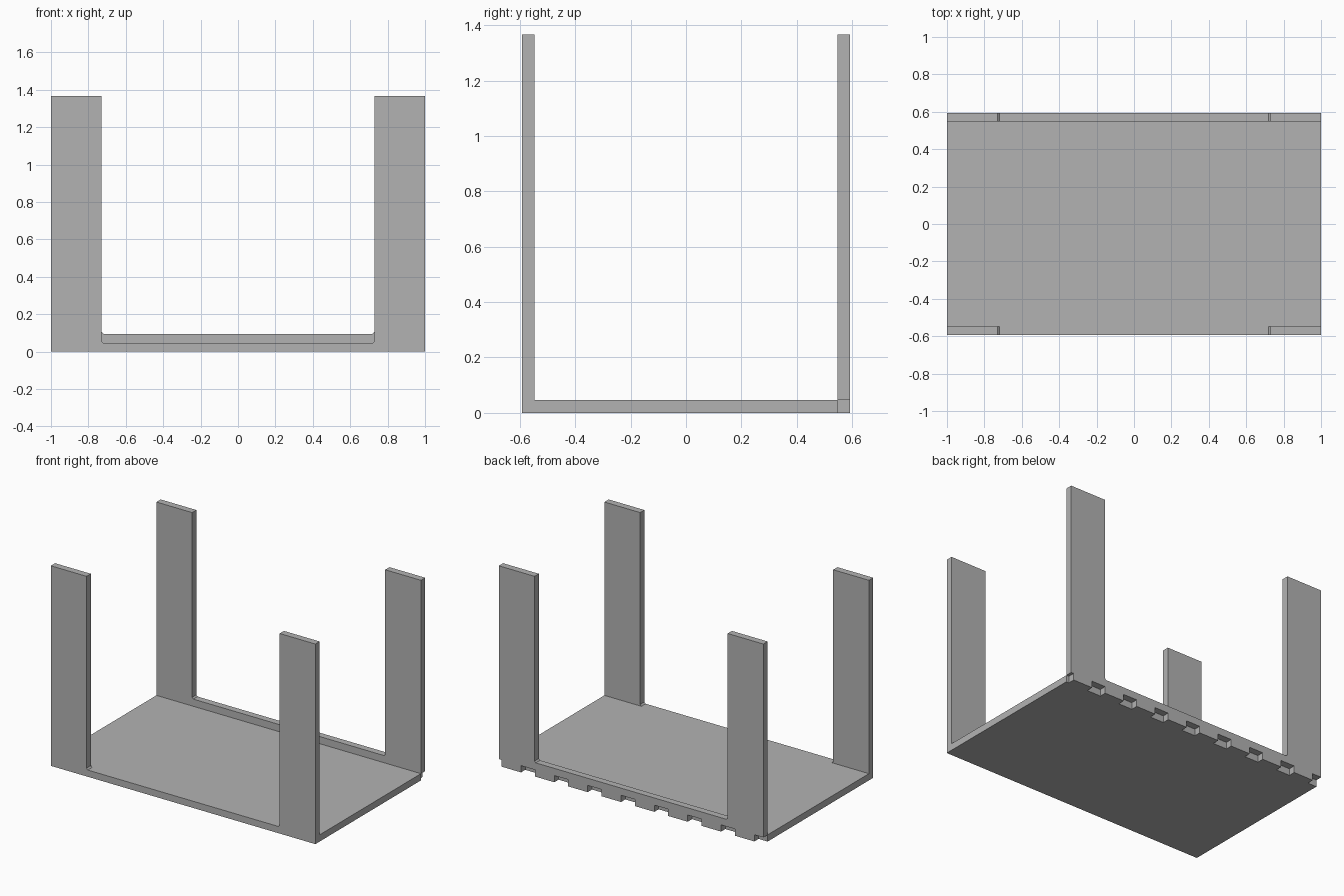
import bpy, bmesh

if "Cube" in bpy.data.objects:
    bpy.data.objects.remove(bpy.data.objects["Cube"])

HALF_X, HALF_Y, TOP = 1.0, 0.593, 1.367   # overall size
T = 0.046                                 # sheet thickness
INNER = 0.73                              # inner edge of the legs
RAIL_TOP = 0.095                          # top of the rear rail
R = 0.01                                  # relief at the inner leg corners

grey = bpy.data.materials.new("plain grey")
grey.diffuse_color = (0.45, 0.45, 0.45, 1.0)
grey.use_nodes = True
grey.node_tree.nodes["Principled BSDF"].inputs["Base Color"].default_value = grey.diffuse_color


def sheet(name, profile, y0, y1):
    """Extrude an x-z outline from y0 to y1."""
    bm = bmesh.new()
    face = bm.faces.new([bm.verts.new((x, y0, z)) for x, z in profile])
    out = bmesh.ops.extrude_face_region(bm, geom=[face])
    verts = [g for g in out["geom"] if isinstance(g, bmesh.types.BMVert)]
    bmesh.ops.translate(bm, verts=verts, vec=(0, y1 - y0, 0))
    bmesh.ops.recalc_face_normals(bm, faces=bm.faces)
    mesh = bpy.data.meshes.new(name)
    bm.to_mesh(mesh)
    bm.free()
    mesh.materials.append(grey)
    obj = bpy.data.objects.new(name, mesh)
    bpy.context.collection.objects.link(obj)
    return obj


# Floor sheet, stopping at the rear panel
sheet("floor", [(-HALF_X, 0), (HALF_X, 0), (HALF_X, T), (-HALF_X, T)],
      -HALF_Y, HALF_Y - T)

# Front legs, rising from the floor sheet
for side, label in ((-1, "left"), (1, "right")):
    sheet("front_leg_" + label,
          [(side * x, z) for x, z in ((HALF_X, T), (HALF_X, TOP), (INNER, TOP),
                                      (INNER, T + R), (INNER - R, T))],
          -HALF_Y, -HALF_Y + T)

# Rear panel: two legs joined by a rail with teeth along its lower edge
outline = [(-HALF_X, T), (-HALF_X, TOP), (-INNER, TOP), (-INNER, RAIL_TOP + R),
           (-INNER + R, RAIL_TOP), (INNER - R, RAIL_TOP),
           (INNER, RAIL_TOP + R), (INNER, TOP), (HALF_X, TOP), (HALF_X, T)]
TOOTH, PITCH, START = 0.148, 0.252, 0.98
for i in range(8):
    right = START - i * PITCH
    left = right - TOOTH
    outline += [(right, T), (right, 0), (left, 0), (left, T)]
sheet("rear_panel", outline, HALF_Y - T, HALF_Y)
